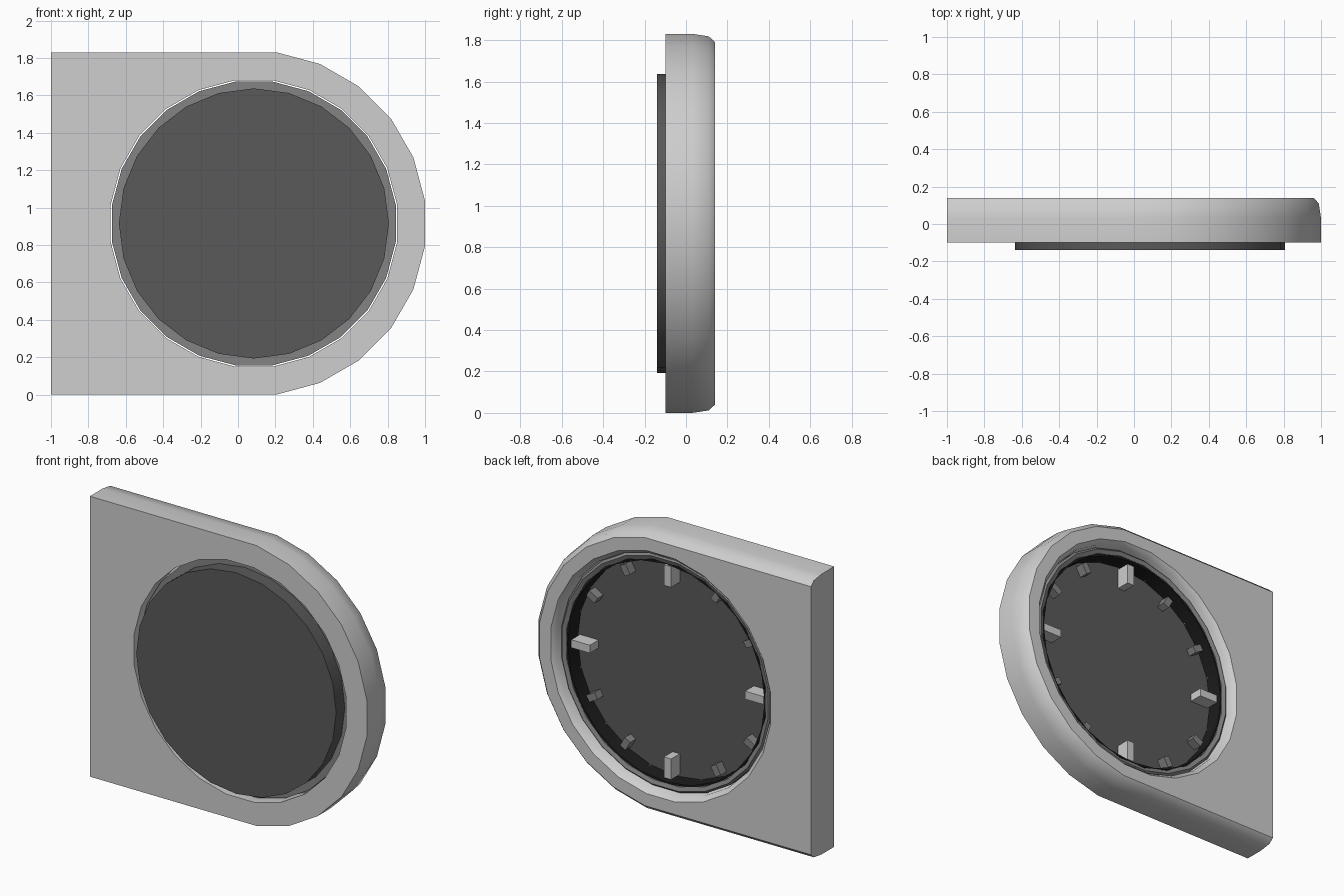
import bpy, bmesh, math
from mathutils import Matrix

if "Cube" in bpy.data.objects:
    bpy.data.objects.remove(bpy.data.objects["Cube"])

CX, CZ, N = 0.085, 0.915, 24      # centre of the round opening, side count
STEP = 360 / N


def material(name, v):
    m = bpy.data.materials.new(name)
    m.diffuse_color = (v, v, v, 1)
    m.use_nodes = True
    m.node_tree.nodes["Principled BSDF"].inputs["Base Color"].default_value = m.diffuse_color
    return m


light = material("light_grey", 0.62)
mid = material("mid_grey", 0.23)
dark = material("dark_grey", 0.10)
black = material("near_black", 0.012)


def finish(bm, name, mat, angle=None):
    bmesh.ops.recalc_face_normals(bm, faces=bm.faces)
    me = bpy.data.meshes.new(name)
    bm.to_mesh(me)
    bm.free()
    me.materials.append(mat)
    ob = bpy.data.objects.new(name, me)
    bpy.context.collection.objects.link(ob)
    if angle:
        bpy.ops.object.select_all(action='DESELECT')
        ob.select_set(True)
        bpy.context.view_layer.objects.active = ob
        bpy.ops.object.shade_smooth_by_angle(angle=math.radians(angle))
    return ob


def circle(r, y, offset=0):
    return [(CX + r * math.cos(math.radians(i * STEP + offset)), y,
             CZ + r * math.sin(math.radians(i * STEP + offset))) for i in range(N)]


def outline(inset, y):
    """Square on the left, half round on the right; one point per circle side."""
    pts, h, left = [], CZ - inset, 1 + CX
    for i in range(N):
        d = i * STEP + STEP / 2
        a = math.radians(d)
        c, s = math.cos(a), math.sin(a)
        if c > 0:
            r = h / math.cos(math.radians(STEP / 2))
            x, z = r * c, r * s
        elif abs(d - 142.5) < 1 or abs(d - 217.5) < 1:
            x, z = -left, math.copysign(h, s)
        elif abs(s) * left > abs(c) * h:
            x, z = h * c / abs(s), math.copysign(h, s)
        else:
            x, z = -left, left * s / abs(c)
        pts.append((CX + x, y, CZ + z))
    return pts


def skin(name, loops, mat, closed, angle=None):
    """Join loops of points; closed makes a ring, otherwise the ends are capped."""
    bm = bmesh.new()
    vs = [[bm.verts.new(p) for p in lp] for lp in loops]
    pairs = list(zip(vs, vs[1:])) + ([(vs[-1], vs[0])] if closed else [])
    for a, b in pairs:
        for i in range(N):
            j = (i + 1) % N
            bm.faces.new((a[i], a[j], b[j], b[i]))
    if not closed:
        bm.faces.new(vs[0])
        bm.faces.new(vs[-1])
    return finish(bm, name, mat, angle)


# Housing plate with a round opening and a softened back edge
H = STEP / 2
skin("housing",
     [outline(0, -0.10), outline(0, 0.03), outline(0.012, 0.11), outline(0.04, 0.14),
      circle(0.80, 0.14, H), circle(0.772, 0.11, H), circle(0.772, -0.10, H)],
     light, True, 45)

# Ring inside the opening
skin("bezel_ring",
     [circle(r, y, H) for r, y in
      ((0.765, -0.05), (0.765, 0.08), (0.75, 0.095), (0.725, 0.085), (0.715, -0.05))],
     mid, True, 35)

# Dial disc, standing proud of the front
skin("dial_disc", [circle(0.722, -0.14), circle(0.722, -0.02)], dark, False, 35)

# Black lining around the dial
skin("dial_lining",
     [circle(r, y) for r, y in
      ((0.724, -0.03), (0.724, 0.084), (0.712, 0.084), (0.712, -0.03))],
     black, True, 35)

# Hour markers on the back side of the dial
for k in range(12):
    big = k % 3 == 0
    r0, r1, w, y1 = (0.56, 0.695, 0.052, 0.07) if big else (0.62, 0.69, 0.045, 0.04)
    y0 = -0.03
    bm = bmesh.new()
    bmesh.ops.create_cube(bm, size=1, matrix=(
        Matrix.Translation((CX, 0, CZ)) @ Matrix.Rotation(math.radians(30 * k), 4, 'Y')
        @ Matrix.Translation(((r0 + r1) / 2, (y0 + y1) / 2, 0))
        @ Matrix.Diagonal((r1 - r0, y1 - y0, w, 1))))
    finish(bm, f"{'main' if big else 'small'}_marker_{k}", light if big else mid)
